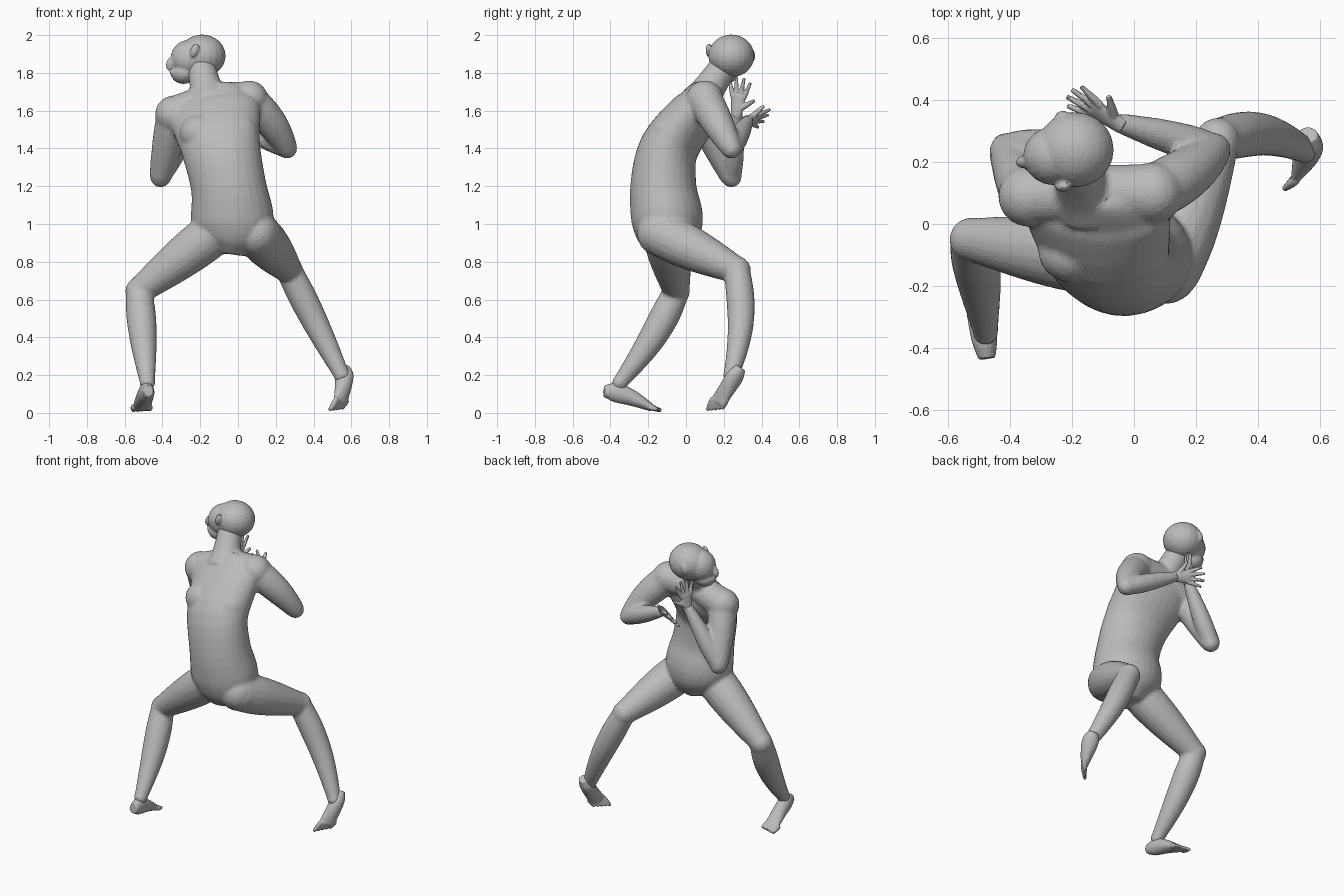
import bpy, bmesh
from mathutils import Vector, Matrix
from math import sin, cos, pi

cube = bpy.data.objects.get("Cube")
if cube:
    bpy.data.objects.remove(cube)

grey = bpy.data.materials.new("plain_grey")
grey.use_nodes = True
tone = (.5, .5, .5, 1)
grey.diffuse_color = tone
grey.node_tree.nodes["Principled BSDF"].inputs["Base Color"].default_value = tone


def spline(stations, steps=4):
    """Smooth the stations with a Catmull-Rom curve."""
    s = [stations[0] * 2 - stations[1], *stations, stations[-1] * 2 - stations[-2]]
    smooth = []
    for before, start, end, after in zip(s, s[1:], s[2:], s[3:]):
        leave, arrive = (end - before) / 2, (after - start) / 2
        for k in range(steps):
            t = k / steps
            ease = t * t * (3 - 2 * t)
            smooth.append(start + (end - start) * ease
                          + leave * t * (1 - t) ** 2 - arrive * t * t * (1 - t))
    return smooth + [stations[-1]]


def tube(bm, stations, side=(1, 0, 0), sides=18):
    """Loft ellipses; a station is a centre, a radius along side and the other radius."""
    rows = spline([Vector((*centre, wide, deep)) for centre, wide, deep in stations])
    centres = [Vector(row[:3]) for row in rows]
    last = len(rows) - 1
    rings = []
    for i, (row, centre) in enumerate(zip(rows, centres)):
        along = (centres[min(i + 1, last)] - centres[max(i - 1, 0)]).normalized()
        across = Vector(side)
        across = (across - along * across.dot(along)).normalized()
        through = along.cross(across)
        ring = []
        for k in range(sides):
            angle = 2 * pi * k / sides
            offset = across * row[3] * cos(angle) + through * row[4] * sin(angle)
            ring.append(bm.verts.new(centre + offset))
        rings.append(ring)
    for low, high in zip(rings, rings[1:]):
        for k in range(sides):
            bm.faces.new((low[k - 1], low[k], high[k], high[k - 1]))
    bm.faces.new(rings[0][::-1])
    bm.faces.new(rings[-1])


def limb(bm, start, end, start_radius, end_radius, swell, bow=(0, 0, 0), side=(1, 0, 0)):
    """Round tapering limb with a muscle swelling and an optional bow."""
    start, end, bow = Vector(start), Vector(end), Vector(bow)
    stations = []
    for k in range(5):
        t = k / 4
        radius = start_radius + (end_radius - start_radius) * t + swell * sin(pi * t ** .8)
        stations.append((start.lerp(end, t) + bow * sin(pi * t), radius, radius))
    tube(bm, stations, side)


def ball(bm, centre, radii, tilt=0):
    place = (Matrix.Translation(centre) @ Matrix.Rotation(tilt, 4, 'Y')
             @ Matrix.Diagonal((*radii, 1)))
    bmesh.ops.create_uvsphere(bm, u_segments=20, v_segments=14, radius=1, matrix=place)


def finish(bm, name, voxel, keep, rounds):
    """Fuse overlapping shapes into one faceted skin."""
    bmesh.ops.recalc_face_normals(bm, faces=bm.faces)
    mesh = bpy.data.meshes.new(name)
    bm.to_mesh(mesh)
    bm.free()
    mesh.materials.append(grey)
    obj = bpy.data.objects.new(name, mesh)
    bpy.context.collection.objects.link(obj)
    fuse = obj.modifiers.new("fuse", 'REMESH')
    fuse.mode = 'VOXEL'
    fuse.voxel_size = voxel
    soften = obj.modifiers.new("soften", 'SMOOTH')
    soften.factor = .5
    soften.iterations = rounds
    facet = obj.modifiers.new("facet", 'DECIMATE')
    facet.ratio = keep


# Joints
left_shoulder, right_shoulder = (.06, .1, 1.66), (-.34, .09, 1.58)
left_elbow, right_elbow = (.26, .24, 1.4), (-.41, .24, 1.25)
left_wrist, right_wrist = (-.06, .33, 1.55), (-.2, .27, 1.6)
left_hip, right_hip = (.1, -.14, .95), (-.13, -.11, .95)
left_knee, right_knee = (.27, .27, .755), (-.525, -.05, .645)
left_ankle, right_ankle = (.55, .24, .2), (-.48, -.35, .16)

# Torso from crotch to collar, then neck
body = bmesh.new()
tube(body, [((-.04, -.1, .84), .07, .09), ((-.03, -.1, .92), .18, .16),
            ((-.03, -.1, 1.03), .22, .19), ((-.05, -.12, 1.2), .2, .175),
            ((-.09, -.09, 1.4), .21, .155), ((-.12, .04, 1.58), .24, .13),
            ((-.13, .08, 1.65), .19, .1), ((-.15, .11, 1.7), .11, .08)],
     side=(1, -.15, .1), sides=28)
limb(body, (-.15, .07, 1.64), (-.2, .21, 1.85), .11, .075, -.01)

# Collar, shoulders, chest and buttocks
for joint in (left_shoulder, right_shoulder):
    limb(body, (-.14, .1, 1.66), joint, .09, .095, 0, side=(0, 1, 0))
    ball(body, joint, (.1, .1, .1))
for x in (-.2, 0):
    ball(body, (x, -.09, 1.48), (.11, .1, .1))
for joint in (left_hip, right_hip):
    ball(body, joint, (.115, .12, .12))

# Arms
limb(body, left_shoulder, left_elbow, .09, .057, .01, bow=(.02, 0, 0), side=(0, 1, 0))
limb(body, right_shoulder, right_elbow, .09, .06, .006)
limb(body, left_elbow, left_wrist, .053, .03, .012, side=(0, 1, 0))
limb(body, right_elbow, right_wrist, .053, .03, .012)

# Legs
limb(body, left_hip, left_knee, .12, .072, .016)
limb(body, right_hip, right_knee, .12, .07, .012, side=(0, 1, 0))
limb(body, left_knee, left_ankle, .07, .042, .014, bow=(0, .035, 0))
limb(body, right_knee, right_ankle, .07, .04, .019, bow=(0, .025, 0))

# Rounded elbows, knees and ankles
for joint, size in ((left_elbow, .054), (right_elbow, .056), (left_knee, .074),
                    (right_knee, .072), (left_ankle, .044), (right_ankle, .042)):
    ball(body, joint, (size, size, size))
finish(body, "torso_and_limbs", .011, .3, 6)

# Head turned to its right: skull, face, jaw, nose, lips, ears
head = bmesh.new()
ball(head, (-.19, .24, 1.89), (.125, .122, .113))
ball(head, (-.26, .22, 1.875), (.098, .095, .1), .3)
ball(head, (-.285, .21, 1.8), (.07, .068, .058), -.2)
ball(head, (-.355, .2, 1.85), (.025, .02, .04), .4)
ball(head, (-.34, .2, 1.8), (.022, .03, .018))
for ear in ((-.23, .12, 1.92), (-.23, .35, 1.89)):
    ball(head, ear, (.022, .016, .038), .35)
finish(head, "head", .007, .25, 5)


def hand(name, wrist, forward, spread):
    """Palm with four fanned fingers and a thumb."""
    bm = bmesh.new()
    wrist, forward, spread = Vector(wrist), Vector(forward).normalized(), Vector(spread)
    spread = (spread - forward * spread.dot(forward)).normalized()
    tube(bm, [(wrist - forward * .03, .028, .025), (wrist + forward * .03, .037, .02),
              (wrist + forward * .085, .042, .015)], side=spread)
    knuckles = wrist + forward * .07
    for k in (-1.5, -.5, .5, 1.5):
        base = knuckles + spread * k * .021
        ray = (forward + spread * k * .22).normalized()
        limb(bm, base, base + ray * (.115 - .015 * abs(k)), .013, .008, .001, side=spread)
    base = wrist + forward * .015 + spread * .02
    ray = (forward * .7 + spread).normalized()
    limb(bm, base, base + ray * .09, .017, .009, .001, side=forward.cross(spread))
    finish(bm, name, .005, .3, 2)


hand("left_hand", left_wrist, (-.8, .5, .05), (.35, .5, .75))
hand("right_hand", right_wrist, (.1, .1, 1), (.4, 1, 0))


def foot(name, heel, toe_root, side, toe_ray, arch):
    """Lofted foot ending in a row of toes."""
    bm = bmesh.new()
    heel, toe_root, ray = Vector(heel), Vector(toe_root), Vector(toe_ray)
    side, arch = Vector(side).normalized(), Vector(arch)
    tube(bm, [(heel, .028, .03), (heel.lerp(toe_root, .25) + arch, .042, .052),
              (heel.lerp(toe_root, .6) + arch, .046, .042), (toe_root, .05, .02)], side)
    for k in range(5):
        start = toe_root + side * (k - 2) * .022
        limb(bm, start - ray * .4, start + ray * (1.1 - .1 * k), .015, .01, .002, side=side)
    finish(bm, name, .006, .25, 3)


# Right foot planted, left foot raised on its toes
foot("right_foot", (-.475, -.435, .115), (-.51, -.18, .027),
     side=(1, 0, 0), toe_ray=(0, .045, -.013), arch=(0, 0, .015))
foot("left_foot", (.565, .29, .24), (.54, .17, .055),
     side=(.6, .8, -.1), toe_ray=(-.026, -.02, -.042), arch=(.005, 0, 0))
